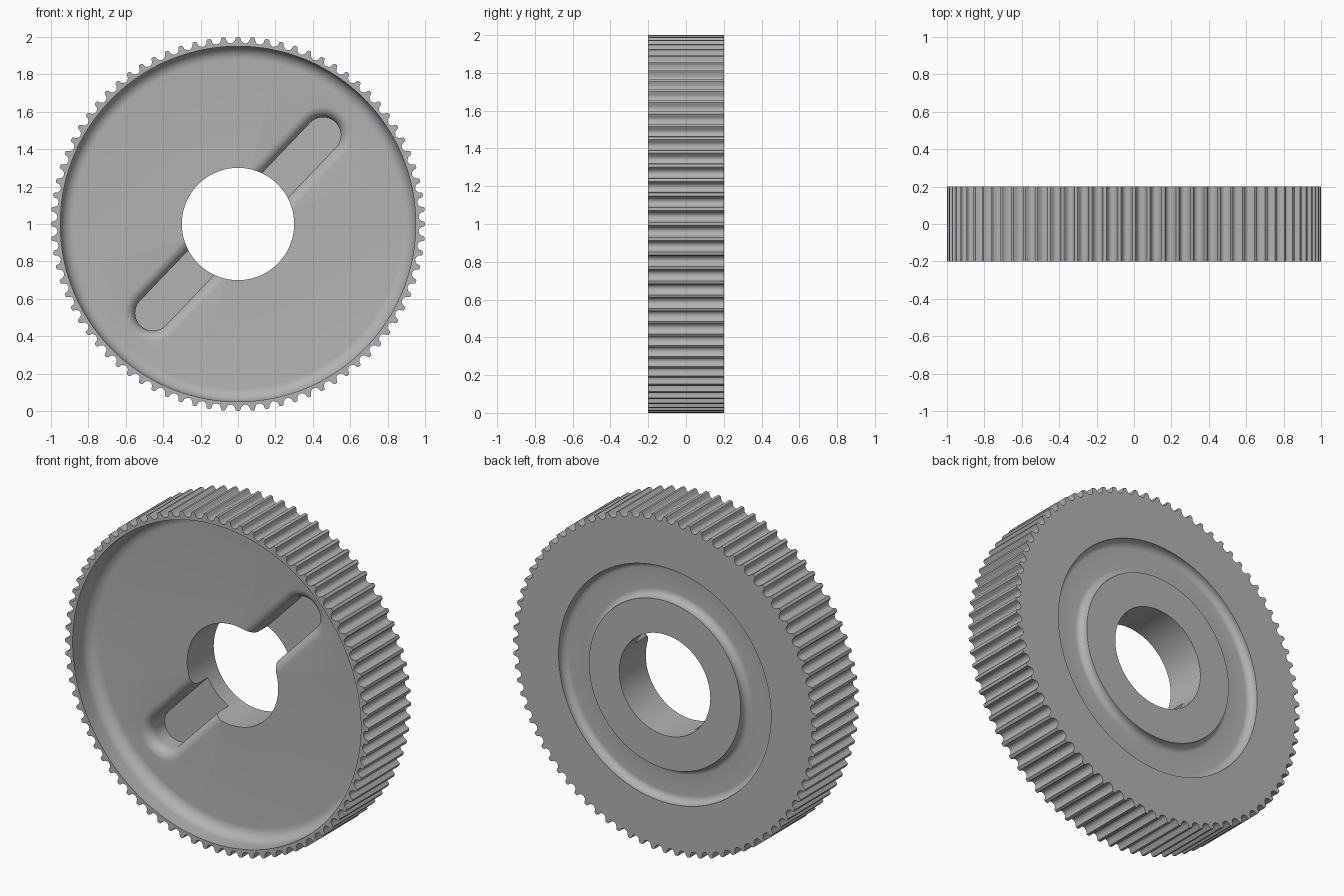
import bpy, bmesh
from math import sin, cos, pi, radians

if "Cube" in bpy.data.objects:
    bpy.data.objects.remove(bpy.data.objects["Cube"], do_unlink=True)

TEETH = 80
HALF = 0.2          # half the wheel width
WEB = -0.05         # front face of the web
BORE = 0.3
CENTRE = 1.0        # height of the axle

grey = bpy.data.materials.new("plain_grey")
grey.use_nodes = True
grey.diffuse_color = (0.45, 0.45, 0.45, 1)
grey.node_tree.nodes["Principled BSDF"].inputs["Base Color"].default_value = (0.45, 0.45, 0.45, 1)


def arc(cx, cy, r, a0, a1, n=8):
    """Points on a circular fillet, angles in degrees."""
    steps = [radians(a0 + (a1 - a0) * i / n) for i in range(n + 1)]
    return [(cx + r * cos(a), cy + r * sin(a)) for a in steps]


def skin(name, rings, closed):
    """Join equal rings of points with quads; cap the ends or close the loop."""
    bm = bmesh.new()
    loops = [[bm.verts.new(p) for p in ring] for ring in rings]
    pairs = list(zip(loops, loops[1:]))
    if closed:
        pairs.append((loops[-1], loops[0]))
    else:
        bm.faces.new(loops[0])
        bm.faces.new(loops[-1])
    for a, b in pairs:
        for i in range(len(a)):
            j = (i + 1) % len(a)
            bm.faces.new((a[i], a[j], b[j], b[i]))
    bmesh.ops.recalc_face_normals(bm, faces=bm.faces)
    mesh = bpy.data.meshes.new(name)
    bm.to_mesh(mesh)
    bm.free()
    mesh.materials.append(grey)
    obj = bpy.data.objects.new(name, mesh)
    bpy.context.collection.objects.link(obj)
    return obj


# Tooth outline: a round groove between narrow lands, as (angle, radius)
groove = [(-0.031, 1.0)]
for k in range(7):
    phi = radians(-90 + 30 * k)
    groove.append((0.026 * sin(phi), 0.992 - 0.026 * cos(phi)))
groove.append((0.031, 1.0))
outline = [((i + 0.5) * 2 * pi / TEETH + a, r) for i in range(TEETH) for a, r in groove]


def ring(y, radius=None):
    """One ring about the axle; without a radius it follows the teeth."""
    return [((radius or r) * cos(a), y, CENTRE + (radius or r) * sin(a)) for a, r in outline]


# Wheel: front dish, web, bore, hub and grooved back
front = [(0.95, -HALF)] + arc(0.88, WEB - 0.07, 0.07, 0, 90) + [(BORE, WEB)]
floor = HALF - 0.05
back = [(BORE, HALF), (0.5, HALF)]
back += arc(0.54, floor + 0.04, 0.04, 180, 270)
back += arc(0.66, floor + 0.04, 0.04, 270, 360) + [(0.7, HALF)]
rings = [ring(-HALF)] + [ring(y, r) for r, y in front + back] + [ring(HALF)]
wheel = skin("toothed_wheel", rings, True)


def stadium(y, radius, n=24):
    """Slanted slot outline at depth y."""
    tilt, reach, pts = radians(46.3), 0.658, []
    for side in (1, -1):
        for k in range(n + 1):
            a = tilt - pi / 2 + pi * k / n + (pi if side < 0 else 0)
            pts.append((side * reach * cos(tilt) + radius * cos(a), y,
                        CENTRE + side * reach * sin(tilt) + radius * sin(a)))
    return pts


# Key slot across the bore, with a rounded lip
lip = 0.06
levels = [(0.095, 0.095)]
levels += arc(0.095 + lip, WEB + lip, lip, 180, 270)[:-1]
levels += [(0.095 + lip, WEB - 0.0005), (0.095 + lip, WEB - 0.05)]
cutter = skin("slot_cutter", [stadium(y, r) for r, y in levels], False)
cutter.hide_render = True

cut = wheel.modifiers.new("slot", "BOOLEAN")
cut.operation = "DIFFERENCE"
cut.solver = "EXACT"
cut.object = cutter
bpy.ops.object.select_all(action="DESELECT")
bpy.context.view_layer.objects.active = wheel
wheel.select_set(True)
bpy.ops.object.modifier_apply(modifier="slot")
bpy.data.objects.remove(cutter, do_unlink=True)
bpy.ops.object.shade_smooth_by_angle(angle=radians(35))
